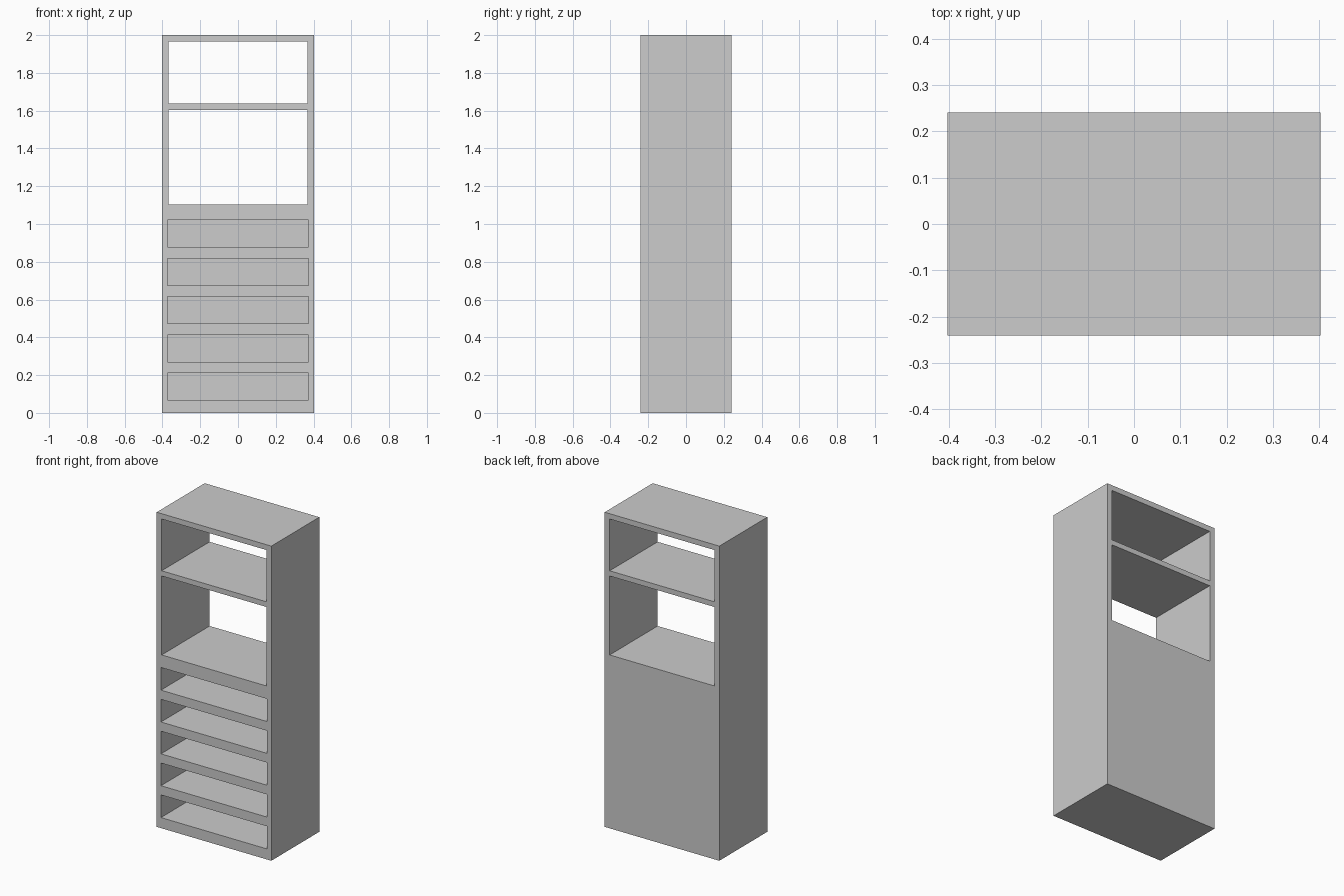
import bpy
import bmesh
from mathutils import Matrix, Vector

if "Cube" in bpy.data.objects:
    bpy.data.objects.remove(bpy.data.objects["Cube"])

W, D, H = 0.806, 0.482, 2.0   # overall width, depth, height
BACK = 0.03                   # back panel thickness behind the slots


def add_box(bm, x, y, z):
    """Add a box from (min, max) ranges."""
    lo, hi = Vector((x[0], y[0], z[0])), Vector((x[1], y[1], z[1]))
    size = hi - lo
    bmesh.ops.create_cube(
        bm, size=1.0,
        matrix=Matrix.Translation((lo + hi) / 2) @ Matrix.Diagonal((*size, 1)))


def make_object(name, bm):
    mesh = bpy.data.meshes.new(name)
    bm.to_mesh(mesh)
    bm.free()
    obj = bpy.data.objects.new(name, mesh)
    bpy.context.collection.objects.link(obj)
    return obj


grey = bpy.data.materials.new("light_grey")
grey.diffuse_color = (0.604, 0.604, 0.604, 1)
grey.use_nodes = True
grey.node_tree.nodes["Principled BSDF"].inputs["Base Color"].default_value = grey.diffuse_color

# Cabinet body
bm = bmesh.new()
add_box(bm, (-W / 2, W / 2), (-D / 2, D / 2), (0, H))
cabinet = make_object("cabinet_body", bm)
cabinet.data.materials.append(grey)

# Openings
bm = bmesh.new()
for z in ((1.637, 1.966), (1.102, 1.604)):        # open shelves, right through
    add_box(bm, (-0.368, 0.368), (-D, D), z)
for i in range(5):                                # drawer slots, closed at back
    z = 0.067 + i * 0.2025
    add_box(bm, (-0.373, 0.373), (-D, D / 2 - BACK), (z, z + 0.144))
cutter = make_object("opening_cutter", bm)
cutter.data.materials.append(grey)
cutter.hide_render = True

# Cut the openings and keep the result
cut = cabinet.modifiers.new("openings", 'BOOLEAN')
cut.operation = 'DIFFERENCE'
cut.solver = 'EXACT'
cut.object = cutter
bpy.context.view_layer.objects.active = cabinet
bpy.ops.object.modifier_apply(modifier=cut.name)
bpy.data.objects.remove(cutter)
